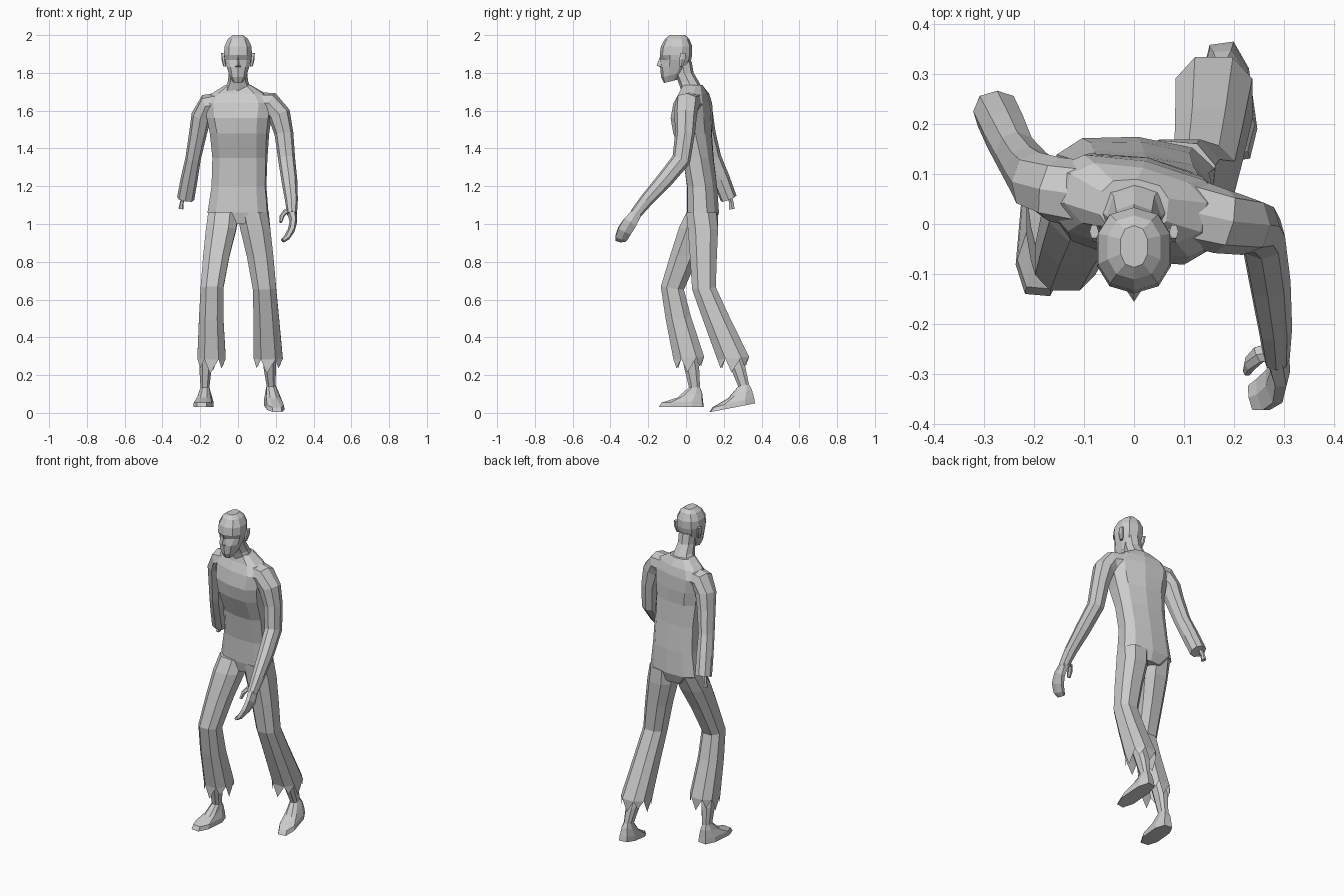
import bpy, math
from mathutils import Vector, Matrix


def add_mesh(name, verts, faces):
    me = bpy.data.meshes.new(name)
    me.from_pydata([tuple(v) for v in verts], [], faces)
    ob = bpy.data.objects.new(name, me)
    bpy.context.collection.objects.link(ob)
    return ob


def loft(name, rings, n=8, flat=True, power=0.85, phase=0.0, hem=0.0, cap=True):
    """Skin rings (x, y, z, rx, ry, twist, tilt); flat rings stay level, others follow the path."""
    cents = [Vector(r[:3]) for r in rings]
    verts, faces = [], []
    for i, r in enumerate(rings):
        rx, ry = r[3], r[4]
        twist = r[5] if len(r) > 5 else 0
        tilt = r[6] if len(r) > 6 else 0
        if flat:
            m = Matrix.Rotation(math.radians(twist), 3, 'Z') @ Matrix.Rotation(math.radians(tilt), 3, 'X')
            u, v = m @ Vector((1, 0, 0)), m @ Vector((0, 1, 0))
        else:
            t = (cents[min(i + 1, len(rings) - 1)] - cents[max(i - 1, 0)]).normalized()
            v = Vector((0, 1, 0))
            v = (v - t * v.dot(t)).normalized()
            u = t.cross(v)
        for k in range(n):
            a = 2 * math.pi * k / n + phase
            c, s = math.cos(a), math.sin(a)
            c = math.copysign(abs(c) ** power, c) if abs(c) > 1e-6 else 0
            s = math.copysign(abs(s) ** power, s) if abs(s) > 1e-6 else 0
            verts.append(cents[i] + u * rx * c + v * ry * s)
    for i in range(len(rings) - 1):
        for k in range(n):
            a, b = i * n + k, i * n + (k + 1) % n
            faces.append((a, b, b + n, a + n))
    last = (len(rings) - 1) * n
    if cap:
        faces.append(tuple(reversed(range(n))))
        if not hem:
            faces.append(tuple(range(last, last + n)))
    if hem:  # torn triangular teeth below the open end
        for k in range(n):
            a, b = last + k, last + (k + 1) % n
            drop = hem * (1.0 if k % 2 else 0.65)
            verts.append(verts[a] * 0.6 + verts[b] * 0.4 + Vector((0, 0, -drop)))
            faces.append((a, b, len(verts) - 1))
    ob = add_mesh(name, verts, faces)
    import bmesh
    bm = bmesh.new()
    bm.from_mesh(ob.data)
    bmesh.ops.recalc_face_normals(bm, faces=bm.faces)
    bm.to_mesh(ob.data)
    bm.free()
    return ob


FRONT = -math.pi / 2

# Torso, twisted so the left-hand shoulder trails
loft("torso", [
    (0, .085, 1.00, .09, .07, -4),
    (0, .09, 1.06, .165, .085, -5),
    (.005, .085, 1.20, .148, .08, -6),
    (.01, .065, 1.35, .148, .08, -8),
    (.008, .035, 1.48, .158, .10, -10),
    (.006, .03, 1.56, .172, .105, -12),
    (.005, .036, 1.64, .185, .092, -12),
    (.003, .042, 1.69, .145, .072, -12),
    (0, .035, 1.735, .07, .055, -6)], n=10, power=.75, phase=FRONT)

# Neck
loft("neck", [
    (0, .04, 1.69, .085, .06),
    (0, .015, 1.75, .055, .055),
    (0, -.01, 1.80, .048, .05),
    (0, -.02, 1.86, .048, .05)], phase=FRONT)

# Head with sunken eye sockets
head = loft("head", [
    (0, -.082, 1.755, .028, .036, 0, 14),
    (0, -.071, 1.79, .048, .062, 0, 12),
    (0, -.06, 1.835, .062, .077, 0, 4),
    (0, -.055, 1.868, .072, .082),
    (0, -.053, 1.895, .077, .086),
    (0, -.05, 1.94, .075, .083),
    (0, -.047, 1.98, .055, .064),
    (0, -.045, 2.00, .028, .042)], n=10, phase=FRONT)
for v in head.data.vertices:
    if 1.86 < v.co.z < 1.875 and .01 < abs(v.co.x) < .06 and v.co.y < -.09:
        v.co.y += .02

# Nose wedge
add_mesh("nose", [(0, -.138, 1.885), (-.017, -.13, 1.832), (.017, -.13, 1.832),
                  (0, -.156, 1.84), (0, -.125, 1.825)],
         [(0, 1, 3), (0, 3, 2), (3, 1, 4), (3, 4, 2), (0, 2, 4), (0, 4, 1)])

# Ears
for s in (-1, 1):
    loft("ear", [(s * .07, -.025, 1.835, .008, .01),
                 (s * .077, -.02, 1.87, .01, .018),
                 (s * .08, -.015, 1.905, .009, .015)], n=6)

# Whole arm reaching forward
loft("front_arm", [
    (.09, .03, 1.635, .065, .07),
    (.175, .005, 1.635, .062, .065),
    (.218, -.002, 1.58, .06, .06),
    (.243, -.005, 1.48, .05, .052),
    (.258, -.025, 1.34, .045, .05),
    (.272, -.115, 1.23, .042, .044),
    (.283, -.21, 1.125, .034, .036),
    (.286, -.27, 1.05, .026, .03)], flat=False)
loft("front_hand", [
    (.286, -.26, 1.06, .025, .03),
    (.293, -.295, 1.01, .02, .042),
    (.281, -.325, .965, .019, .042),
    (.258, -.342, .928, .016, .037),
    (.236, -.348, .912, .011, .028)], n=6, flat=False)
loft("front_thumb", [
    (.28, -.255, 1.06, .015, .02),
    (.25, -.262, 1.065, .014, .018),
    (.232, -.28, 1.04, .012, .016),
    (.226, -.295, 1.01, .008, .011)], n=6, flat=False)

# Severed arm trailing backward, with exposed bone
loft("back_arm", [
    (-.08, .055, 1.635, .065, .07),
    (-.16, .07, 1.63, .06, .065),
    (-.195, .085, 1.57, .053, .06),
    (-.212, .105, 1.48, .047, .052),
    (-.237, .14, 1.35, .041, .047),
    (-.258, .185, 1.24, .045, .047),
    (-.277, .226, 1.135, .046, .044)], flat=False)
loft("back_arm_bone", [
    (-.285, .225, 1.16, .012, .014),
    (-.297, .24, 1.115, .01, .013),
    (-.302, .243, 1.08, .013, .016)], n=6, flat=False)

# Trouser legs with torn hems
loft("front_trouser_leg", [
    (-.075, .085, 1.06, .085, .085, -5),
    (-.09, .045, .97, .085, .088, 0, -8),
    (-.115, -.01, .83, .074, .078, 0, -5),
    (-.138, -.072, .66, .064, .066, 0, -8),
    (-.142, -.04, .50, .069, .072, 0, 5),
    (-.14, .015, .29, .08, .087, 0, 5)], power=.8, phase=math.pi / 8, hem=.075)
loft("back_trouser_leg", [
    (.08, .085, 1.06, .085, .085, -5),
    (.092, .09, .97, .085, .085),
    (.117, .092, .83, .075, .076),
    (.14, .095, .66, .066, .067, 0, 5),
    (.15, .16, .50, .072, .076, 0, 5),
    (.16, .25, .29, .082, .09, 0, 5)], power=.8, phase=math.pi / 8, hem=.075)

# Shins and bare feet, the rear heel lifted
loft("front_foot", [
    (-.183, -.025, .03, .052, .125, -5),
    (-.182, -.02, .058, .05, .115, -5, 2),
    (-.178, .02, .095, .036, .07, -3, 12),
    (-.175, .045, .135, .025, .031),
    (-.172, .03, .24, .035, .042),
    (-.16, .0, .38, .04, .045)], power=.75, phase=math.pi / 8)
loft("back_foot", [
    (.192, .245, .028, .05, .128, 8, 11),
    (.19, .25, .056, .048, .118, 8, 14),
    (.182, .285, .102, .036, .07, 5, 22),
    (.175, .305, .145, .025, .031, 0, 10),
    (.168, .275, .24, .035, .042),
    (.16, .22, .38, .04, .045)], power=.75, phase=math.pi / 8)
